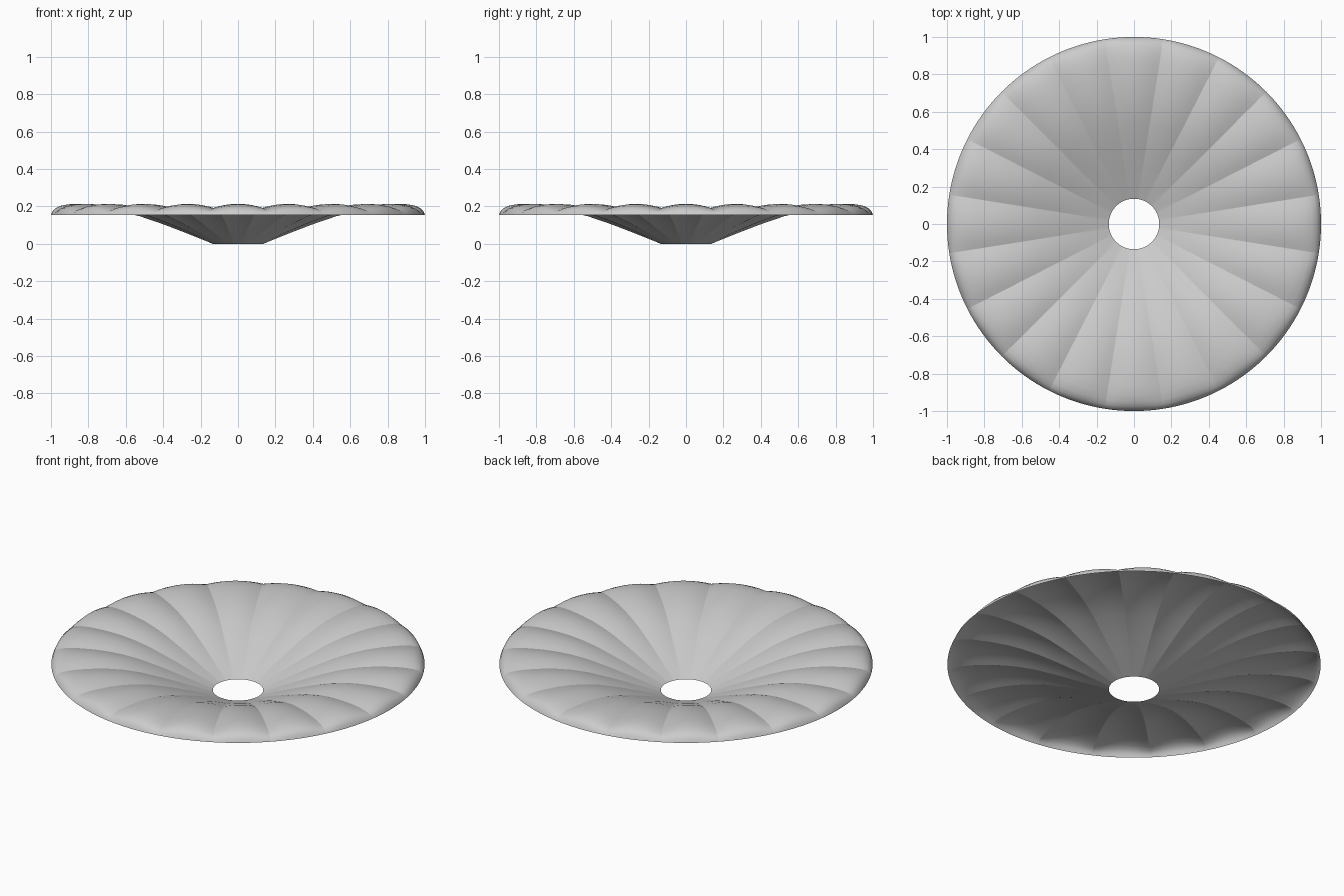
import bpy, bmesh, math

if "Cube" in bpy.data.objects:
    bpy.data.objects.remove(bpy.data.objects["Cube"])

FLUTES, SEG = 20, 8
N = FLUTES * SEG

# radius, crest height, flute depth at the crease
profile = [
    (0.135, 0.000, 0.000), (0.20, 0.027, 0.001), (0.30, 0.068, 0.003),
    (0.40, 0.109, 0.006), (0.53, 0.158, 0.011), (0.62, 0.184, 0.015),
    (0.70, 0.200, 0.018), (0.78, 0.210, 0.021), (0.86, 0.214, 0.023),
    (0.91, 0.211, 0.022), (0.95, 0.203, 0.019), (0.975, 0.191, 0.014),
    (0.992, 0.174, 0.007), (1.00, 0.153, 0.000),
]

# fluted dish: open single-walled surface with a hole in the middle
bm = bmesh.new()
rings = []
for r, z, depth in profile:
    ring = []
    for i in range(N):
        a = 2 * math.pi * i / N
        t = 2 * (((i + SEG // 2) % SEG) / SEG) - 1   # -1 at crease, 0 at crest
        ring.append(bm.verts.new((r * math.cos(a), r * math.sin(a), z - depth * t * t)))
    rings.append(ring)
for lower, upper in zip(rings, rings[1:]):
    for i in range(N):
        j = (i + 1) % N
        bm.faces.new((lower[i], upper[i], upper[j], lower[j])).smooth = True

# sharp creases between the flutes
for lower, upper in zip(rings[1:], rings[2:]):
    for i in range(SEG // 2, N, SEG):
        bm.edges.get((lower[i], upper[i])).smooth = False

mesh = bpy.data.meshes.new("fluted_dish")
bm.to_mesh(mesh)
bm.free()
dish = bpy.data.objects.new("fluted_dish", mesh)
bpy.context.collection.objects.link(dish)
